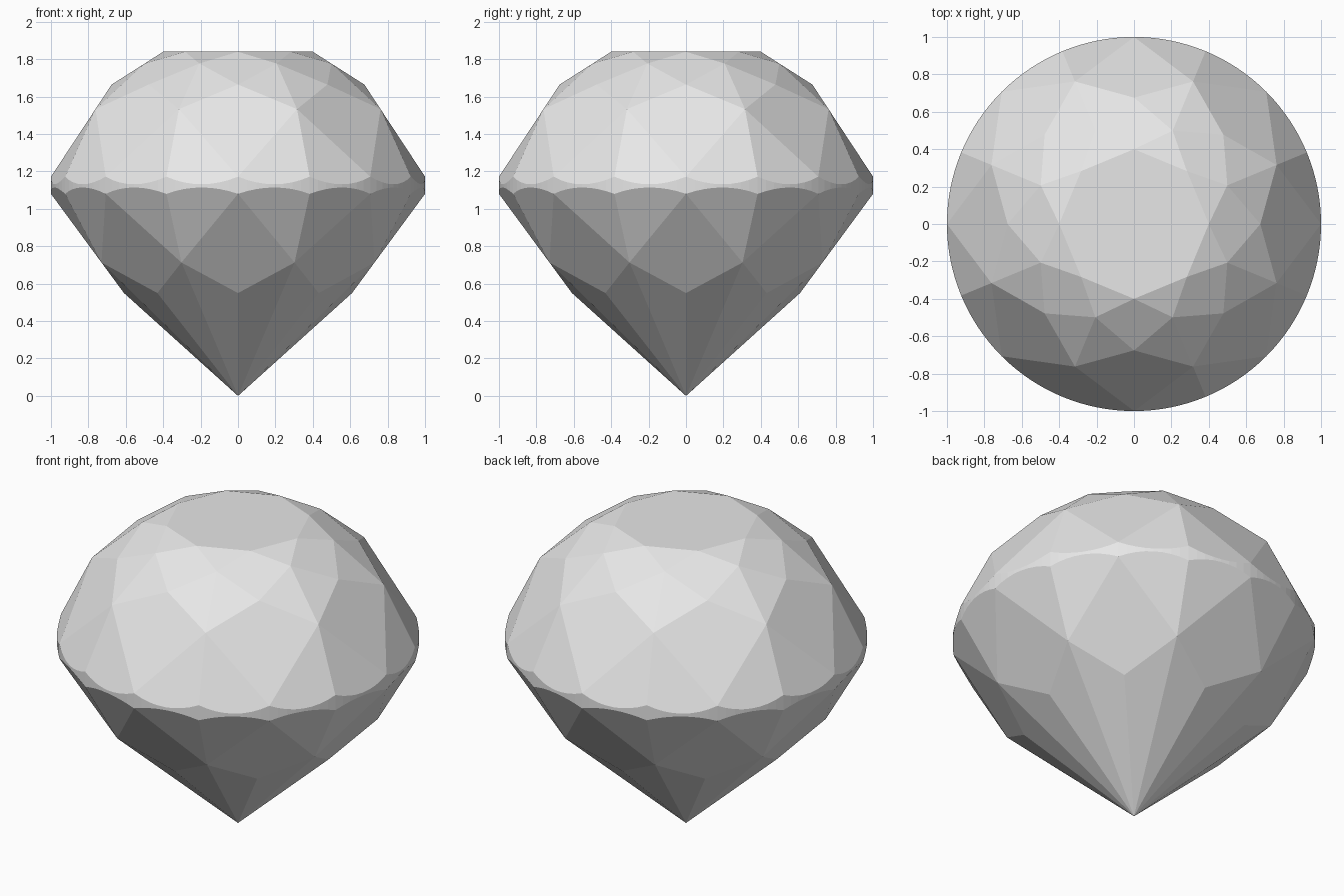
import bpy, bmesh
from math import radians, cos, sin
from mathutils import Vector

cube = bpy.data.objects.get("Cube")
if cube:
    bpy.data.objects.remove(cube)

STEP = 22.5       # half of one eighth of the stone
CENTRE = Vector((0, 0, 1.1))
TIP = (0, 0, 0)

# Meeting points of the facets as (radius, height)
TABLE, STAR, BEZEL = (0.4, 1.84), (0.54, 1.777), (0.675, 1.665)
CROWN, TOP_RIM = (0.825, 1.533), (1, 1.172)
LOW_RIM, PAVILION, CULET = (1, 1.08), (0.79, 0.713), (0.61, 0.55)


def at(point, half_steps, turn, side):
    a = radians(turn + side * half_steps * STEP)
    return Vector((point[0] * cos(a), point[0] * sin(a), point[1]))


# Each facet plane passes through three (point, half step) corners
FACETS = [
    [(TABLE, 0), (TABLE, 2), (STAR, 1)],        # star
    [(TABLE, 0), (STAR, 1), (STAR, -1)],        # small kite
    [(BEZEL, 0), (CROWN, 1), (STAR, 1)],        # split kite
    [(TOP_RIM, 0), (CROWN, 1), (CROWN, -1)],    # large crown kite
    [(TOP_RIM, 0), (TOP_RIM, 1), (CROWN, 1)],   # upper girdle
    [(LOW_RIM, 0), (LOW_RIM, 1), (PAVILION, 1)],      # lower girdle
    [(LOW_RIM, 0), (PAVILION, 1), (PAVILION, -1)],    # pavilion kite
    [(CULET, 0), (PAVILION, 1), ((0, 0), 0)],         # facet to the tip
]


def cut(bm, a, b, c):
    """Grind one flat facet and close the opening."""
    normal = (b - a).cross(c - a).normalized()
    if normal.dot(CENTRE - a) > 0:
        normal.negate()
    bmesh.ops.bisect_plane(bm, geom=bm.verts[:] + bm.edges[:] + bm.faces[:],
                           dist=2e-5, plane_co=a, plane_no=normal, clear_outer=True)
    rim = [e for e in bm.edges if e.is_boundary]
    if rim:
        bmesh.ops.holes_fill(bm, edges=rim, sides=0)


# Rough stone: a round cylinder from the tip to the table
bm = bmesh.new()
bmesh.ops.create_cone(bm, cap_ends=True, segments=128, radius1=1, radius2=1, depth=TABLE[1])
bmesh.ops.translate(bm, verts=bm.verts, vec=(0, 0, TABLE[1] / 2))

for facet in FACETS:
    for turn in range(0, 360, 45):
        for side in (1, -1):
            cut(bm, *[at(p, h, turn, side) for p, h in facet])

bmesh.ops.remove_doubles(bm, verts=bm.verts, dist=5e-4)
bmesh.ops.recalc_face_normals(bm, faces=bm.faces)

# Stone colour
grey = bpy.data.materials.new("stone grey")
grey.use_nodes = True
colour = (0.8, 0.8, 0.8, 1)
grey.diffuse_color = colour
grey.node_tree.nodes["Principled BSDF"].inputs["Base Color"].default_value = colour

mesh = bpy.data.meshes.new("cut_gem")
bm.to_mesh(mesh)
bm.free()
mesh.materials.append(grey)
gem = bpy.data.objects.new("cut_gem", mesh)
bpy.context.collection.objects.link(gem)
